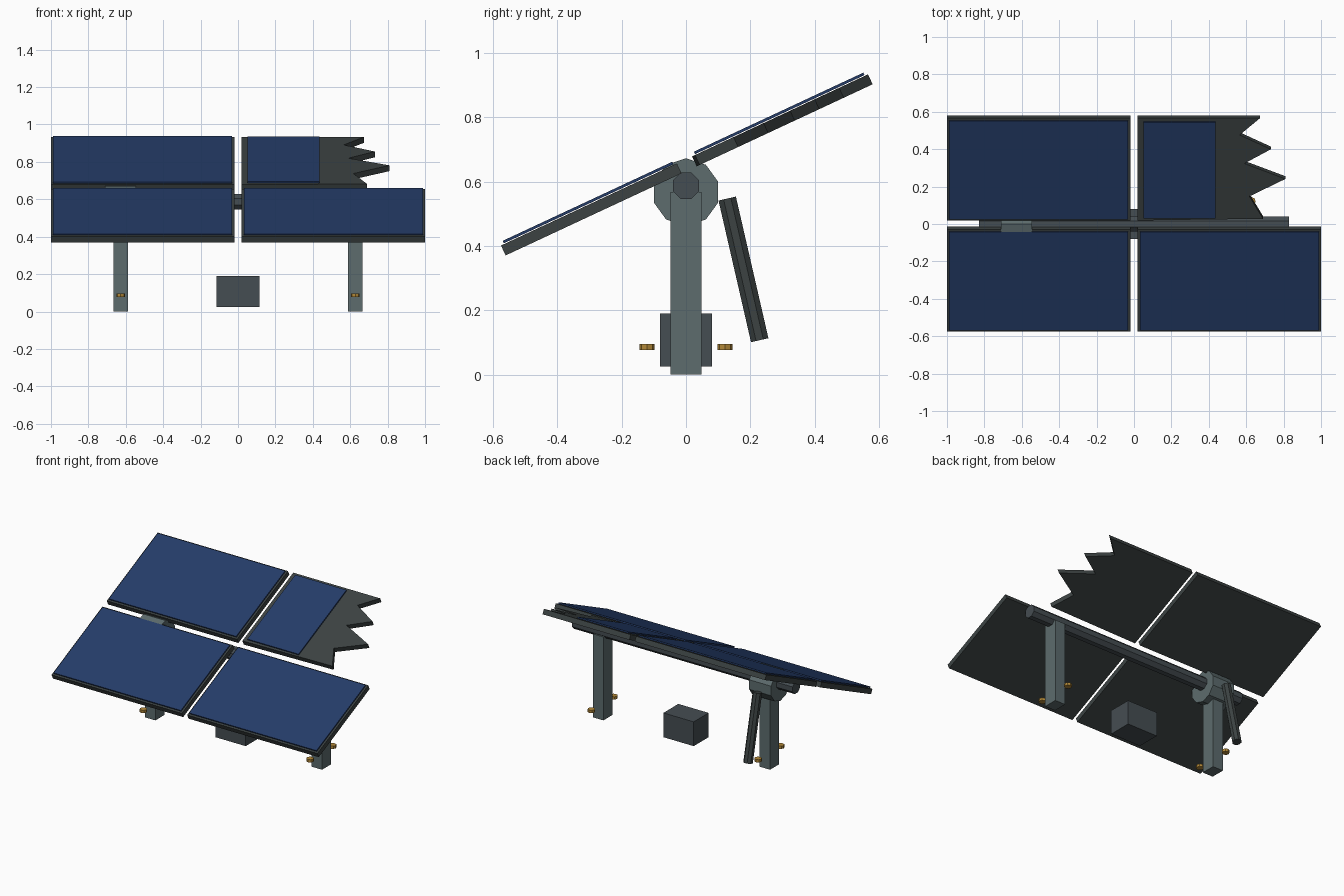
import bpy, bmesh
from math import radians, cos, pi
from mathutils import Matrix, Vector

if "Cube" in bpy.data.objects:
    bpy.data.objects.remove(bpy.data.objects["Cube"])

TILT = radians(25)
PLANE = Matrix.Translation((0, 0, 0.657)) @ Matrix.Rotation(TILT, 4, 'X')


def material(name, rgb):
    m = bpy.data.materials.new(name)
    m.diffuse_color = (*rgb, 1)
    m.use_nodes = True
    m.node_tree.nodes["Principled BSDF"].inputs["Base Color"].default_value = m.diffuse_color
    return m


FRAME = material("dark_frame", (0.045, 0.055, 0.055))
CELL = material("blue_cell", (0.018, 0.045, 0.14))
STEEL = material("grey_steel", (0.11, 0.15, 0.155))
HOUSING = material("dark_housing", (0.06, 0.075, 0.085))
BRASS = material("brass", (0.45, 0.25, 0.04))


def finish(name, bm, mat, matrix=Matrix()):
    bmesh.ops.recalc_face_normals(bm, faces=bm.faces[:])
    me = bpy.data.meshes.new(name)
    bm.to_mesh(me)
    bm.free()
    ob = bpy.data.objects.new(name, me)
    ob.matrix_world = matrix
    me.materials.append(mat)
    bpy.context.collection.objects.link(ob)
    return ob


def prism(name, outline, z0, z1, mat, matrix=Matrix()):
    """Extrude a flat outline from z0 to z1."""
    bm = bmesh.new()
    face = bm.faces.new([bm.verts.new((x, y, z0)) for x, y in outline])
    ext = bmesh.ops.extrude_face_region(bm, geom=[face])
    tops = [v for v in ext["geom"] if isinstance(v, bmesh.types.BMVert)]
    bmesh.ops.translate(bm, verts=tops, vec=(0, 0, z1 - z0))
    return finish(name, bm, mat, matrix)


def slab(name, x0, x1, y0, y1, z0, z1, mat, matrix=Matrix()):
    return prism(name, [(x0, y0), (x1, y0), (x1, y1), (x0, y1)], z0, z1, mat, matrix)


def rod(name, a, b, radius, sides, mat, turn=0.0):
    """Faceted cylinder between two points."""
    a, b = Vector(a), Vector(b)
    bm = bmesh.new()
    bmesh.ops.create_cone(bm, cap_ends=True, segments=sides, radius1=radius,
                          radius2=radius, depth=(b - a).length)
    rot = (b - a).to_track_quat('Z', 'Y').to_matrix().to_4x4()
    return finish(name, bm, mat, Matrix.Translation((a + b) / 2) @ rot
                  @ Matrix.Rotation(turn, 4, 'Z'))


# three intact panels: tray frame with a slightly raised cell sheet
for label, x0, x1, y0, y1 in (("front_left", -1, -0.02, -0.629, -0.026),
                              ("front_right", 0.02, 1, -0.629, -0.026),
                              ("rear_left", -1, -0.02, 0.026, 0.629)):
    slab(label + "_panel_frame", x0, x1, y0, y1, -0.023, 0.011, FRAME, PLANE)
    slab(label + "_panel_cells", x0 + 0.011, x1 - 0.011, y0 + 0.011, y1 - 0.011,
         0.0135, 0.022, CELL, PLANE)

# broken panel with a jagged right edge
jagged = [(0.69, 0.036), (0.617, 0.168), (0.81, 0.271), (0.59, 0.362),
          (0.732, 0.446), (0.565, 0.53), (0.673, 0.629)]
prism("broken_panel_frame", [(0.02, 0.629), (0.02, 0.026)] + jagged,
      -0.023, 0.011, FRAME, PLANE)
slab("broken_panel_cells", 0.05, 0.435, 0.042, 0.61, 0.0135, 0.022, CELL, PLANE)

# torque beam and drive hub
rod("torque_beam", (-0.83, 0, 0.587), (0.83, 0, 0.587), 0.044, 8, HOUSING, pi / 8)
hub = rod("drive_hub", (-0.71, 0, 0.567), (-0.545, 0, 0.567), 0.105, 10, STEEL)
hub.matrix_world = (Matrix.Translation((-0.6275, 0, 0.567))
                    @ Matrix.Rotation(pi / 2, 4, 'Z') @ Matrix.Rotation(pi / 2, 4, 'X'))

# actuator strut behind the hub
rod("actuator_strut", (-0.627, 0.128, 0.547), (-0.627, 0.229, 0.107), 0.03, 8, FRAME, pi / 8)

# posts with anchor bolts on each side
for side, x in (("left", -0.627), ("right", 0.627)):
    slab(side + "_post", x - 0.039, x + 0.039, -0.048, 0.048, 0, 0.567, STEEL)
    for place, y in (("front", -0.121), ("rear", 0.121)):
        rod(f"{side}_{place}_bolt", (x, y, 0.077), (x, y, 0.096), 0.0235, 8, BRASS)

# control box
slab("control_box", -0.114, 0.114, -0.08, 0.08, 0.025, 0.19, HOUSING)
